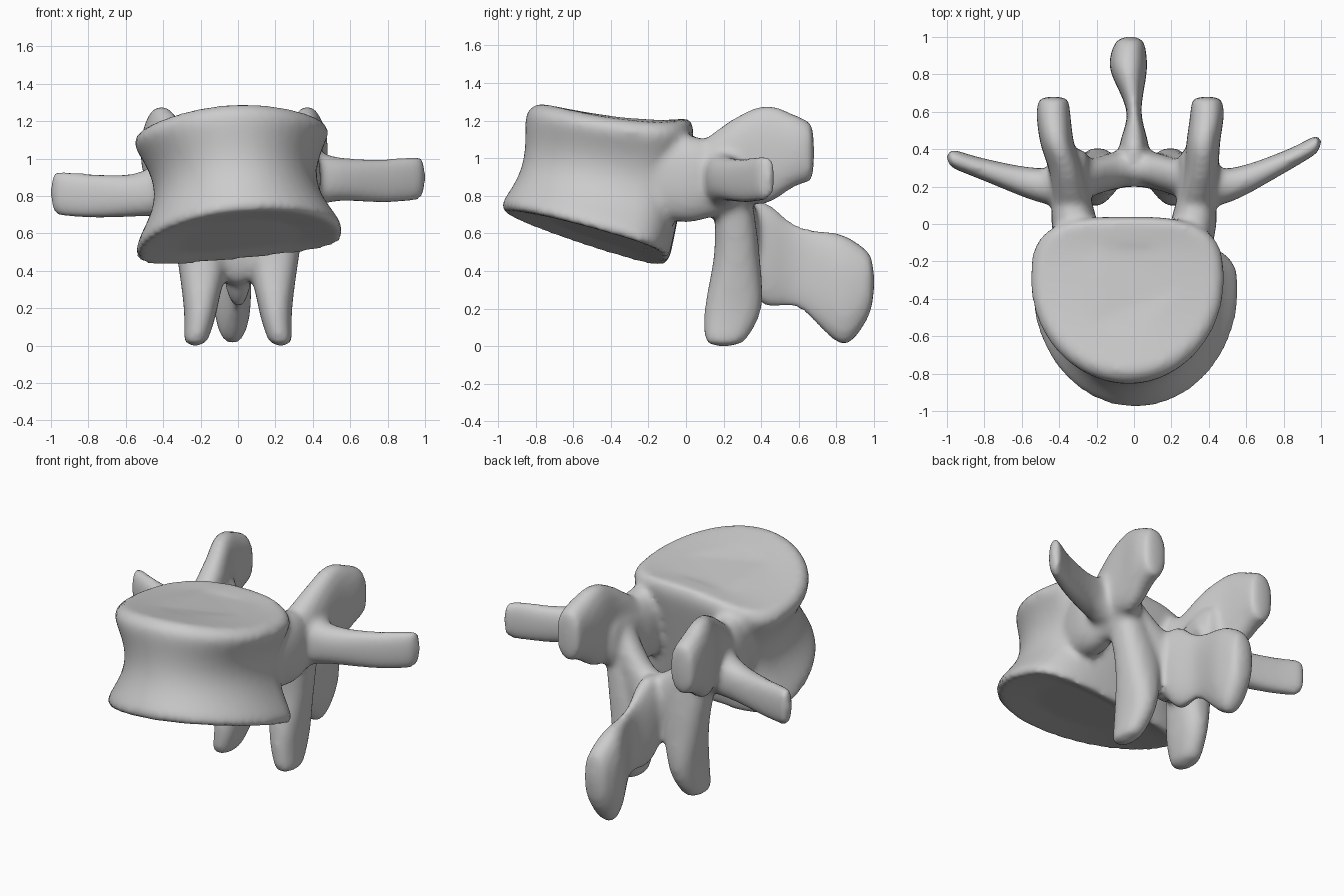
import bpy, bmesh
from math import cos, sin, pi, sqrt
from mathutils import Vector

cube = bpy.data.objects.get("Cube")
if cube:
    bpy.data.objects.remove(cube)

bone = bpy.data.materials.new("bone_grey")
bone.use_nodes = True
grey = (.6, .6, .6, 1)
bone.diffuse_color = grey
shader = bone.node_tree.nodes["Principled BSDF"]
shader.inputs["Base Color"].default_value = grey

bm = bmesh.new()
SEGMENTS = 48
ANGLES = [2 * pi * k / SEGMENTS for k in range(SEGMENTS)]


def squared(value, power=.85):
    """Swell a circle coordinate towards a square."""
    return abs(value) ** power * (1 if value >= 0 else -1)


def mix(start, end, t):
    return start + (end - start) * t


def add_ring(axis, centre, width, height, side):
    """Rounded section square to an axis."""
    across, along = [i for i in range(3) if i != axis]
    ring = []
    for angle in ANGLES:
        point = list(centre)
        point[across] += width * squared(cos(angle))
        point[along] += height * squared(sin(angle))
        point[0] *= side
        ring.append(bm.verts.new(point))
    return ring


def skin(rings):
    """Join rings into a closed tube."""
    for ring, following in zip(rings, rings[1:]):
        for k in range(SEGMENTS):
            bm.faces.new((ring[k - 1], ring[k], following[k], following[k - 1]))
    bm.faces.new(rings[0])
    bm.faces.new(rings[-1])


def curve_between(before, start, end, after, t):
    """Smooth curve from start to end, guided by the neighbouring stations."""
    leave, arrive = (end - before) / 2, (after - start) / 2
    bend = 3 * (end - start) - 2 * leave - arrive
    settle = 2 * (start - end) + leave + arrive
    return start + leave * t + bend * t ** 2 + settle * t ** 3


def limb(axis, stations, side=1, steps=12):
    """Round-ended limb; a station is centre x, y, z and two half sizes."""
    points = [Vector(station) for station in stations]
    padded = [points[0]] + points + [points[-1]]
    last = len(points) - 2
    rings = []
    for i in range(last + 1):
        for k in range(steps + (i == last)):
            t = k / steps
            x, y, z, width, height = curve_between(*padded[i:i + 4], t)
            # Round off the final stretch of the limb
            close = max(0, t * 2 - 1) if i == last else 0
            taper = sqrt(1 - .9 * close ** 4)
            rings.append(add_ring(axis, (x, y, z), width * taper, height * taper, side))
    skin(rings)


def body_ring(t, scale=1, dish=0):
    """Body outline at height t: round in front, flatter behind."""
    waist = .12 * sin(pi * t ** .9) ** 1.5
    scale *= 1 - .12 * t ** 20 - .05 * (1 - t) ** 30
    width = mix(.57, .54, t) - waist
    front = mix(.65, .55, t) - waist / 2
    back = mix(.26, .36, t)
    ring = []
    for angle in ANGLES:
        behind = sin(angle) > 0
        power = .65 if behind else 1
        x = width * scale * squared(cos(angle), power)
        y = (back if behind else front) * scale * squared(sin(angle), power)
        # Tilted plates; the upper one falls away at the sides
        z = mix(.53, 1.24, t) + mix(.1, .06, t) * x + mix(-.3, -.1, t) * y
        z += dish - .3 * t ** 3 * x * x
        ring.append(bm.verts.new((x + mix(.01, -.04, t), y + mix(-.35, -.3, t), z)))
    return ring


def body(steps=30):
    """Waisted drum with slightly dished end plates."""
    wall = [body_ring(k / steps) for k in range(steps + 1)]
    skin([body_ring(0, .6, .03)] + wall + [body_ring(1, .6, -.02)])


def arch():
    """Bridge behind the canal."""
    limb(0, [(x, .3 - abs(x) / 4, .54 + abs(x), .1, .22) for x in (-.3, 0, .3)])


def rear_blade():
    """Thin blade with a swollen tip."""
    limb(1, [(0, .2, .6, .06, .1), (0, .4, .5, .08, .27), (0, .6, .42, .04, .22),
             (-.03, .84, .3, .1, .29), (-.02, 1, .34, .07, .14)])


def stalk(side):
    """Short link from body to arch."""
    limb(1, [(.32, -.2, .9, .08, .2), (.32, 0, .89, .12, .23),
             (.33, .15, .89, .1, .2), (.32, .4, .9, .08, .15)], side)


def upper_joint(side):
    """Upright lobe behind the stalk."""
    out = .43 if side < 0 else .39
    limb(1, [(.33, .1, .9, .1, .2), (.36, .27, .99, .09, .23),
             (out - .02, .43, 1.02, .09, .26), (out, .58, 1.04, .09, .19),
             (out, .68, 1.03, .08, .15)], side)


def lower_joint(side):
    """Tapering prong below the arch."""
    limb(2, [(.28, .25, .8, .1, .1), (.2, .27, .5, .13, .12),
             (.2, .25, .2, .09, .15), (.23, .2, 0, .06, .1)], side)


def wing(side):
    """Sideways process, set lower and straighter on the right."""
    drop = .08 if side < 0 else 0
    limb(0, [(.3, .2, .9, .12, .2), (.52, .21, .89 - drop, .09, .12),
             (.8, .33 - drop / 2, .88 - drop, .06, .12),
             (1, .44 - drop, .9 - drop, .05, .12)], side)


body()
arch()
rear_blade()
for side in (1, -1):
    for build in (stalk, upper_joint, lower_joint, wing):
        build(side)

bmesh.ops.recalc_face_normals(bm, faces=bm.faces)
mesh = bpy.data.meshes.new("vertebra")
bm.to_mesh(mesh)
bm.free()
mesh.materials.append(bone)
vertebra = bpy.data.objects.new("vertebra", mesh)
bpy.context.collection.objects.link(vertebra)

# Fuse the parts into one skin and soften the joins
fuse = vertebra.modifiers.new("fuse", 'REMESH')
fuse.mode = 'VOXEL'
fuse.voxel_size = .02
fuse.use_smooth_shade = True
soften = vertebra.modifiers.new("soften", 'SMOOTH')
soften.factor = .5
soften.iterations = 8
